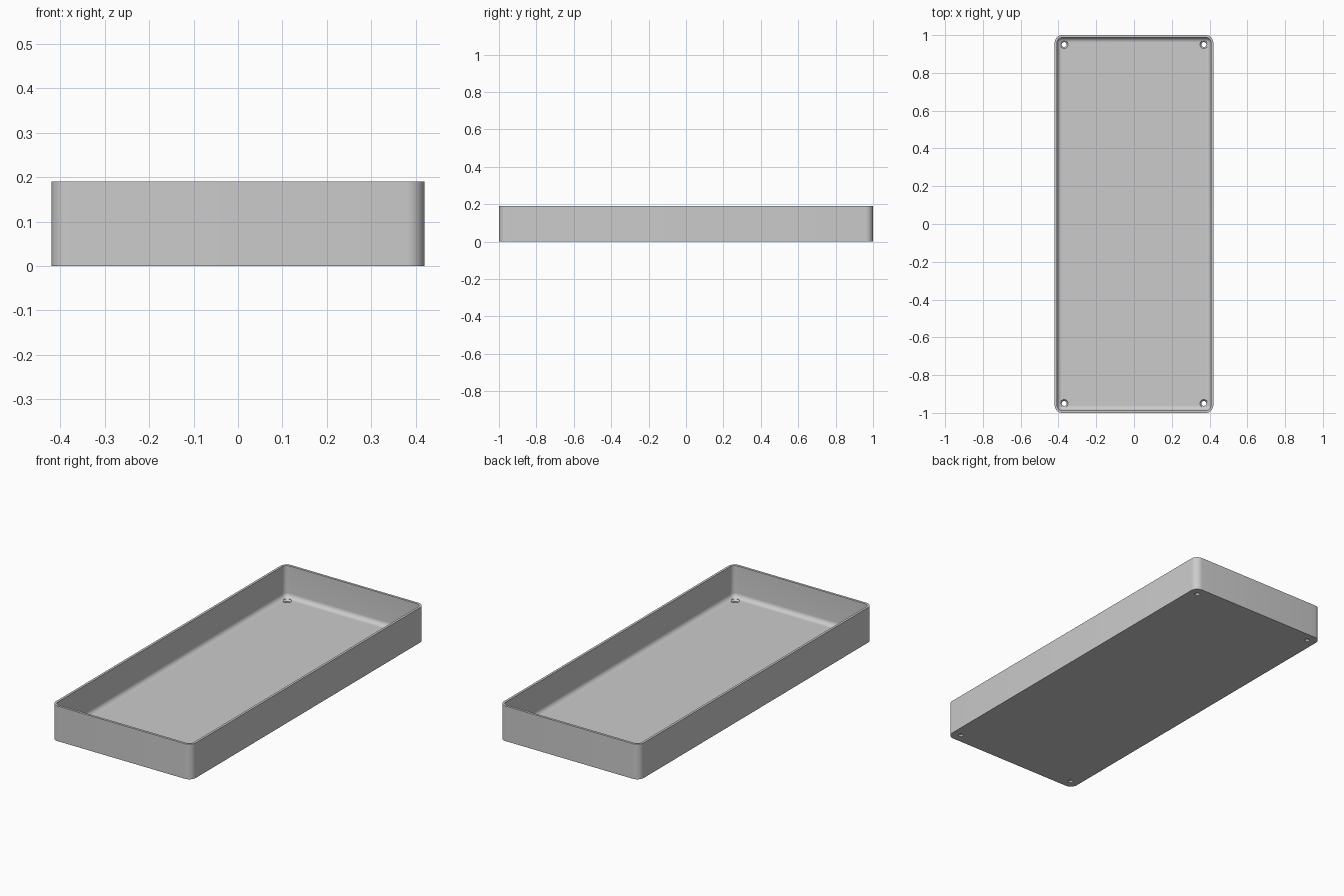
import bpy
import bmesh
import math
from mathutils import Matrix

cube = bpy.data.objects.get("Cube")
if cube:
    bpy.data.objects.remove(cube, do_unlink=True)

HALF_X, HALF_Y, HEIGHT = 0.42, 1.0, 0.19
CORNER, WALL, FLOOR, FILLET = 0.04, 0.013, 0.018, 0.025
STEPS = 8

grey = bpy.data.materials.new("plain grey")
grey.use_nodes = True
GREY = (0.6, 0.6, 0.6, 1)
grey.diffuse_color = GREY
grey.node_tree.nodes["Principled BSDF"].inputs["Base Color"].default_value = GREY


def make_object(name, bm):
    mesh = bpy.data.meshes.new(name)
    bmesh.ops.recalc_face_normals(bm, faces=bm.faces)
    bm.to_mesh(mesh)
    bm.free()
    mesh.materials.append(grey)
    obj = bpy.data.objects.new(name, mesh)
    bpy.context.collection.objects.link(obj)
    return obj


def rounded_ring(bm, inset, z):
    """Rounded rectangle, inset from the outer wall, at height z."""
    r = CORNER - inset
    ring = []
    for i, (sx, sy) in enumerate(((1, 1), (-1, 1), (-1, -1), (1, -1))):
        for k in range(STEPS + 1):
            a = math.pi / 2 * (i + k / STEPS)
            ring.append(bm.verts.new((sx * (HALF_X - CORNER) + r * math.cos(a),
                                      sy * (HALF_Y - CORNER) + r * math.sin(a), z)))
    return ring


# Tray: wall section from the underside, over the rim, down to the floor
section = [(0, 0), (0, HEIGHT), (WALL, HEIGHT)]
for k in range(STEPS + 1):
    a = math.pi / 2 * k / STEPS
    section.append((WALL + FILLET * (1 - math.cos(a)),
                    FLOOR + FILLET * (1 - math.sin(a))))
bm = bmesh.new()
rings = [rounded_ring(bm, inset, z) for inset, z in section]
for low, high in zip(rings, rings[1:]):
    for i in range(len(low)):
        j = (i + 1) % len(low)
        bm.faces.new((low[i], low[j], high[j], high[i]))
bm.faces.new(rings[0])
bm.faces.new(rings[-1])
tray = make_object("tray", bm)

# Countersunk screw holes in the four floor corners
bm = bmesh.new()
for sx in (-1, 1):
    for sy in (-1, 1):
        sections = ((-0.02, 0.013), (0.009, 0.013), (FLOOR, 0.021), (0.06, 0.021))
        loops = []
        for z, r in sections:
            circle = bmesh.ops.create_circle(
                bm, segments=24, radius=r,
                matrix=Matrix.Translation((sx * 0.37, sy * 0.95, z)))
            loops.append(circle["verts"])
        for low, high in zip(loops, loops[1:]):
            for i in range(24):
                j = (i + 1) % 24
                bm.faces.new((low[i], low[j], high[j], high[i]))
        bm.faces.new(loops[0])
        bm.faces.new(loops[-1])
cutter = make_object("screw_hole_cutter", bm)
cutter.hide_render = True
cutter.hide_viewport = True

holes = tray.modifiers.new("screw holes", 'BOOLEAN')
holes.operation = 'DIFFERENCE'
holes.solver = 'EXACT'
holes.object = cutter

# Smooth curved areas, keeping rims and edges crisp
bpy.ops.object.select_all(action='DESELECT')
tray.select_set(True)
bpy.context.view_layer.objects.active = tray
bpy.ops.object.modifier_apply(modifier=holes.name)
bpy.data.objects.remove(cutter, do_unlink=True)
bpy.ops.object.shade_smooth_by_angle(angle=math.radians(30))
